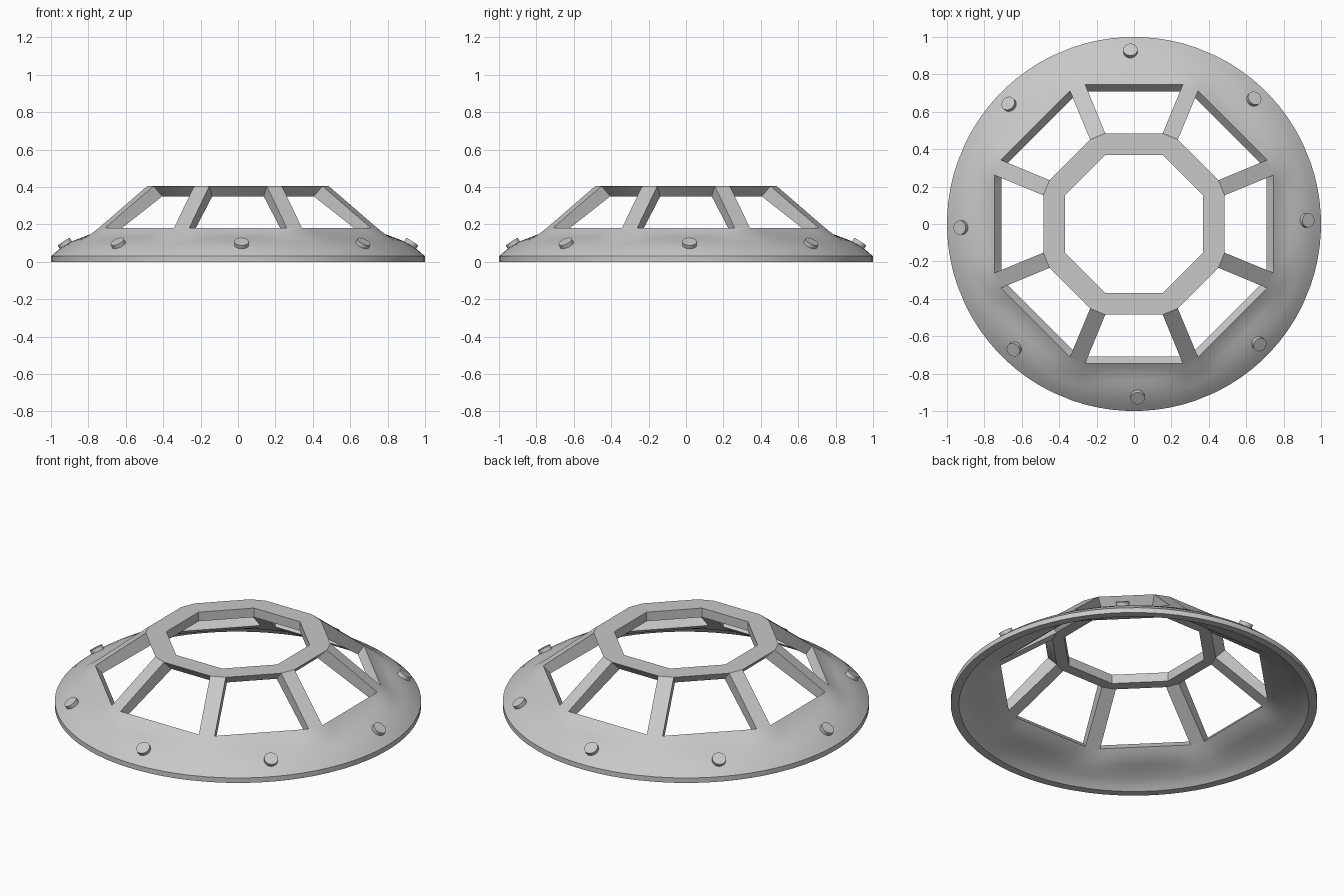
import bpy, bmesh, math
from mathutils import Matrix, Vector

cube = bpy.data.objects.get("Cube")
if cube:
    bpy.data.objects.remove(cube, do_unlink=True)

grey = bpy.data.materials.new("light_grey_metal")
grey.use_nodes = True
grey.diffuse_color = (0.58, 0.58, 0.58, 1)
grey.node_tree.nodes["Principled BSDF"].inputs["Base Color"].default_value = (0.58, 0.58, 0.58, 1)

SIDES = 8
STEP = math.tau / SIDES
SILL = math.radians(19.3)     # half angle of a window at its sill
HEAD = math.radians(17.56)    # half angle of a window at its head


def polar(r, angle, z):
    return Vector((r * math.cos(angle), r * math.sin(angle), z))


def finish(name, bm):
    """Turn a bmesh into a grey object that keeps its sharp edges."""
    bmesh.ops.remove_doubles(bm, verts=bm.verts, dist=1e-5)
    bmesh.ops.recalc_face_normals(bm, faces=bm.faces)
    mesh = bpy.data.meshes.new(name)
    bm.to_mesh(mesh)
    bm.free()
    mesh.materials.append(grey)
    obj = bpy.data.objects.new(name, mesh)
    bpy.context.collection.objects.link(obj)
    bpy.ops.object.select_all(action='DESELECT')
    obj.select_set(True)
    bpy.context.view_layer.objects.active = obj
    bpy.ops.object.shade_smooth_by_angle(angle=math.radians(30))
    return obj


def loft_closed(name, loops):
    """Skin a tube between loops, joining the last loop to the first."""
    bm = bmesh.new()
    rows = [[bm.verts.new(p) for p in loop] for loop in loops]
    for i, row in enumerate(rows):
        nxt = rows[(i + 1) % len(rows)]
        for j in range(len(row)):
            k = (j + 1) % len(row)
            bm.faces.new((row[j], row[k], nxt[k], nxt[j]))
    return finish(name, bm)


# Skirt: round rim blending into the eight-sided window sill
def skirt_loop(r, z, octagonal):
    loop = []
    for s in range(SIDES):
        for i in range(10):
            a = SILL * (2 * i / 9 - 1)
            radius = r * (1 - octagonal + octagonal / math.cos(a))
            loop.append(polar(radius, s * STEP + a, z))
    return loop


skirt_profile = [
    (0.955, 0, 0), (1, 0, 0), (1, 0.03, 0), (0.96, 0.065, 0), (0.92, 0.092, 0),
    (0.88, 0.113, 0), (0.835, 0.13, 0.5), (0.785, 0.149, 1), (0.745, 0.18, 1),
    (0.708, 0.137, 1), (0.745, 0.107, 1), (0.8, 0.084, 0.5), (0.85, 0.067, 0),
    (0.9, 0.043, 0), (0.93, 0.024, 0)]
loft_closed("skirt", [skirt_loop(*p) for p in skirt_profile])


# Top ring: chamfered outer corners, sharp inner octagon
def ring_loop(apothem, z, half):
    return [polar(apothem / math.cos(half), s * STEP + side * half, z)
            for s in range(SIDES) for side in (-1, 1)]


corner = STEP / 2
loft_closed("top_ring", [
    ring_loop(0.485, 0.405, HEAD), ring_loop(0.435, 0.35, HEAD),
    ring_loop(0.37, 0.35, corner), ring_loop(0.37, 0.405, corner)])

# Struts: one bar at each corner between the sill and the ring
for s in range(SIDES):
    middle = (s + 0.5) * STEP
    bm = bmesh.new()
    for apothem, z, half in ((0.745, 0.18, SILL), (0.708, 0.137, SILL),
                             (0.485, 0.405, HEAD), (0.435, 0.35, HEAD)):
        for side in (-1, 1):
            bm.verts.new(polar(apothem / math.cos(half), middle + side * (corner - half), z))
    bmesh.ops.convex_hull(bm, input=bm.verts)
    bmesh.ops.dissolve_limit(bm, angle_limit=0.02, verts=bm.verts, edges=bm.edges)
    finish(f"strut_{s + 1}", bm)

# Bolts: short studs standing square to the skirt
for s in range(SIDES):
    angle = s * STEP + math.radians(1.2)
    place = (Matrix.Translation(polar(0.923, angle, 0.093))
             @ Matrix.Rotation(angle, 4, 'Z') @ Matrix.Rotation(math.radians(33), 4, 'Y'))
    bm = bmesh.new()
    bmesh.ops.create_cone(bm, cap_ends=True, segments=24, radius1=0.038,
                          radius2=0.038, depth=0.036, matrix=place)
    finish(f"bolt_{s + 1}", bm)
